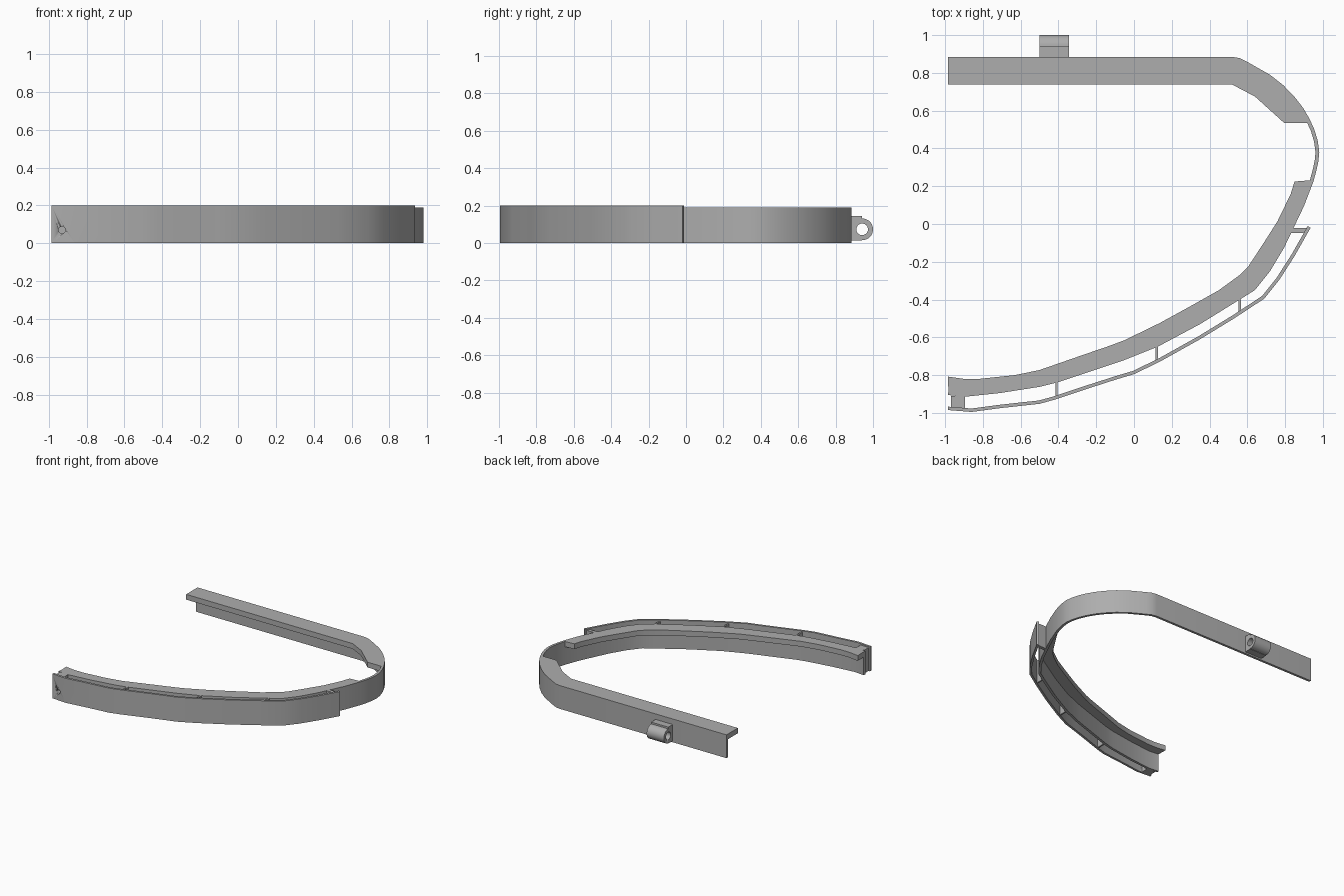
import bpy, bmesh, math
from mathutils import Vector

cube = bpy.data.objects.get("Cube")
if cube:
    bpy.data.objects.remove(cube, do_unlink=True)

grey = bpy.data.materials.new("mid_grey")
grey.use_nodes = True
grey.diffuse_color = (0.42, 0.42, 0.42, 1)
grey.node_tree.nodes["Principled BSDF"].inputs["Base Color"].default_value = (0.42, 0.42, 0.42, 1)

TOP, WALL, FLANGE_Z = 0.19, 0.02, 0.147


def prism(name, outline, low, high, axis="z"):
    """Extrude a flat outline along z, or a (y, z) outline along x, or an (x, z) outline along y."""
    place = {"z": lambda a, b, h: (a, b, h),
             "x": lambda a, b, h: (h, a, b),
             "y": lambda a, b, h: (a, h, b)}[axis]
    bm = bmesh.new()
    lo = [bm.verts.new(place(a, b, low)) for a, b in outline]
    hi = [bm.verts.new(place(a, b, high)) for a, b in outline]
    bm.faces.new(lo)
    bm.faces.new(hi)
    for i in range(len(lo)):
        j = (i + 1) % len(lo)
        bm.faces.new((lo[i], lo[j], hi[j], hi[i]))
    bmesh.ops.recalc_face_normals(bm, faces=bm.faces)
    mesh = bpy.data.meshes.new(name)
    bm.to_mesh(mesh)
    bm.free()
    mesh.materials.append(grey)
    ob = bpy.data.objects.new(name, mesh)
    bpy.context.collection.objects.link(ob)
    bpy.ops.object.select_all(action="DESELECT")
    ob.select_set(True)
    bpy.context.view_layer.objects.active = ob
    bpy.ops.object.shade_smooth_by_angle(angle=math.radians(25))
    return ob


def offset(path, dist):
    """Mitred offset to the right of the path direction."""
    pts = [Vector(p) for p in path]
    out = []
    for i, p in enumerate(pts):
        a = (p - pts[i - 1]).normalized() if i else (pts[1] - p).normalized()
        b = (pts[i + 1] - p).normalized() if i < len(pts) - 1 else a
        na, nb = Vector((a.y, -a.x)), Vector((b.y, -b.x))
        out.append(tuple(p + (na + nb) * dist / (1 + na.dot(nb))))
    return out


def rect(x0, x1, y0, y1):
    return [(x0, y0), (x1, y0), (x1, y1), (x0, y1)]


def circle(cx, cy, r, start=0, sweep=360, n=32):
    steps = n if sweep == 360 else n + 1
    return [(cx + r * math.cos(math.radians(start + sweep * i / n)),
             cy + r * math.sin(math.radians(start + sweep * i / n))) for i in range(steps)]


def drill(ob, cutter):
    cutter.hide_render = True
    mod = ob.modifiers.new("hole", "BOOLEAN")
    mod.operation, mod.solver, mod.object = "DIFFERENCE", "EXACT", cutter
    bpy.context.view_layer.objects.active = ob
    bpy.ops.object.modifier_apply(modifier=mod.name)


# Outer line of the band: straight back arm, round bend, swept front arm
back = [(-0.985, 0.885), (0.52, 0.885), (0.56, 0.878), (0.6, 0.858), (0.72, 0.79),
        (0.79, 0.735), (0.85, 0.673), (0.895, 0.615), (0.93, 0.555)]
bend = [(0.955, 0.5), (0.973, 0.44), (0.981, 0.38), (0.976, 0.33), (0.965, 0.28)]
front = [(0.95, 0.225), (0.9, 0.095), (0.845, -0.02), (0.795, -0.125), (0.72, -0.25),
         (0.64, -0.35), (0.56, -0.4), (0.35, -0.53), (0.125, -0.65), (-0.05, -0.72),
         (-0.26, -0.79), (-0.41, -0.84), (-0.5, -0.862), (-0.71, -0.895),
         (-0.9, -0.915), (-0.985, -0.905)]
band = back + bend + front
inner = offset(band, WALL)
prism("band_wall", band + inner[::-1], 0, TOP)

# Top flanges on the inside of each arm
back_edge = [(0.935, 0.535), (0.795, 0.535), (0.64, 0.675), (0.52, 0.738), (-0.985, 0.738)]
prism("back_flange", inner[:len(back)] + back_edge, FLANGE_Z, TOP)
front_edge = [(-0.985, -0.808), (-0.9, -0.82), (-0.82, -0.82), (-0.63, -0.8), (-0.5, -0.773),
              (-0.29, -0.7), (-0.13, -0.645), (-0.05, -0.615), (0.135, -0.525),
              (0.29, -0.44), (0.45, -0.35), (0.56, -0.27), (0.605, -0.225), (0.69, -0.095),
              (0.76, 0.015), (0.83, 0.16), (0.85, 0.225)]
prism("front_flange", inner[len(back) + len(bend):] + front_edge, FLANGE_Z, TOP)

# Outer cover plate in front of the front arm
cover = [(0.935, -0.02), (0.85, -0.17), (0.77, -0.295), (0.69, -0.395), (0.53, -0.5),
         (0.35, -0.61), (0.135, -0.73), (0, -0.795), (-0.1, -0.825), (-0.24, -0.87),
         (-0.42, -0.93), (-0.5, -0.952), (-0.71, -0.975), (-0.86, -0.995), (-0.985, -0.985)]
cover_inner = offset(cover, 0.018)
plate = prism("cover_plate", cover + cover_inner[::-1], 0, 0.2)

# Links between the front arm and the cover plate
prism("cover_end_tab", [(0.845, -0.02), (0.925, -0.02), (0.9, -0.047), (0.832, -0.047)], 0, TOP)
for i, (x, y0, y1) in enumerate([(-0.41, -0.915, -0.838), (0.12, -0.728, -0.651),
                                 (0.56, -0.47, -0.399)]):
    prism(f"cover_rib_{i + 1}", rect(x - 0.006, x + 0.006, y0, y1), 0, TOP)
block = prism("cover_end_block", rect(-0.97, -0.895, -0.976, -0.911), 0, TOP)

# Pin hole through the plate and into the block
pin = prism("pin_cutter", circle(-0.93, 0.07, 0.018), -1.1, -0.93, "y")
drill(plate, pin)
drill(block, pin)

# Hinge knuckle on the back arm
knuckle = [(0.885, 0.012), (0.942, 0.012)] + circle(0.942, 0.073, 0.058, -90, 180, 24) \
    + [(0.942, 0.145), (0.885, 0.145)]
hinge = prism("hinge_knuckle", knuckle, -0.5, -0.345, "x")
bore = prism("bore_cutter", circle(0.942, 0.073, 0.031), -0.6, -0.2, "x")
drill(hinge, bore)

for cutter in (pin, bore):
    bpy.data.objects.remove(cutter, do_unlink=True)
